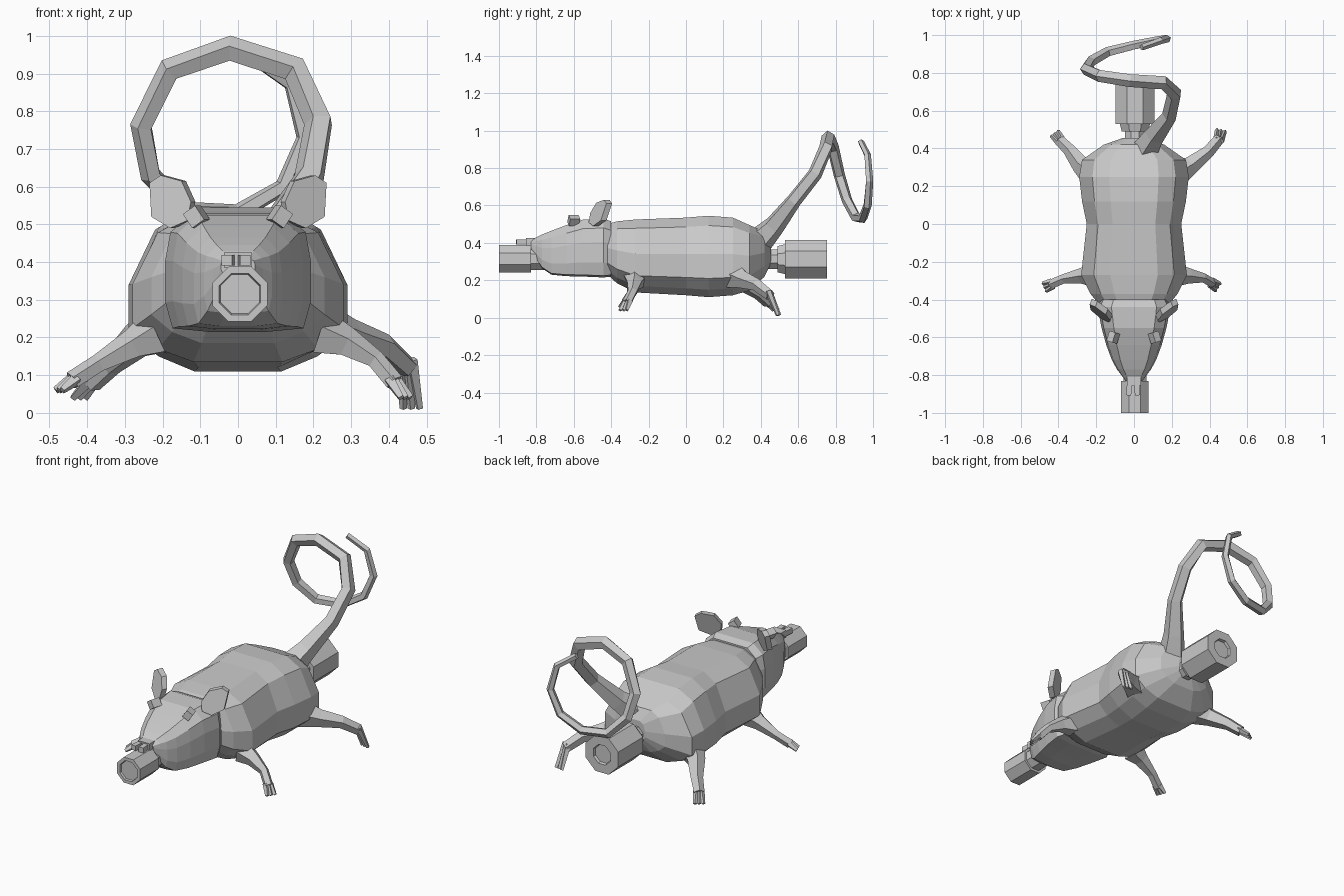
import bpy, bmesh, math
from mathutils import Vector, Matrix

cube = bpy.data.objects.get("Cube")
if cube:
    bpy.data.objects.remove(cube, do_unlink=True)

grey = bpy.data.materials.new("plain grey")
grey.use_nodes = True
grey.diffuse_color = (0.588, 0.588, 0.588, 1)
grey.node_tree.nodes["Principled BSDF"].inputs["Base Color"].default_value = grey.diffuse_color


def finish(name, bm):
    bmesh.ops.recalc_face_normals(bm, faces=bm.faces)
    mesh = bpy.data.meshes.new(name)
    bm.to_mesh(mesh)
    bm.free()
    mesh.materials.append(grey)
    obj = bpy.data.objects.new(name, mesh)
    bpy.context.collection.objects.link(obj)


def loft(name, rings):
    """Skin a list of equal rings and cap both ends."""
    bm = bmesh.new()
    loops = [[bm.verts.new(p) for p in ring] for ring in rings]
    n = len(loops[0])
    for a, b in zip(loops, loops[1:]):
        for i in range(n):
            j = (i + 1) % n
            bm.faces.new((a[i], a[j], b[j], b[i]))
    bm.faces.new(loops[0])
    bm.faces.new(loops[-1])
    finish(name, bm)


def sections(name, half, stations):
    """Loft a mirrored half section (width, height fractions) along y."""
    outline = half + [(-u, v) for u, v in reversed(half)]
    loft(name, [[(u * w, y, zb + v * (zt - zb)) for u, v in outline]
                for y, zb, zt, w in stations])


def tube(name, path, radii, sides=5):
    """Tapered tube along a path, with a frame carried from point to point."""
    pts = [Vector(p) for p in path]
    normal, last, rings = Vector((0, 0, 1)), len(pts) - 1, []
    for i, p in enumerate(pts):
        t = (pts[min(i + 1, last)] - pts[max(i - 1, 0)]).normalized()
        normal = (normal - t * normal.dot(t)).normalized()
        side = t.cross(normal)
        turns = [math.tau * k / sides for k in range(sides)]
        rings.append([p + radii[i] * (math.cos(a) * normal + math.sin(a) * side)
                      for a in turns])
    loft(name, rings)


def octagon_part(name, profile, z):
    """Eight-sided turned part along y; radii are measured to the flats."""
    angles = [math.tau * (k + 0.5) / 8 for k in range(8)]
    k = 1 / math.cos(math.pi / 8)
    loft(name, [[(0.005 + r * k * math.cos(a), y, z + r * k * math.sin(a)) for a in angles]
                for y, r in profile])


def box(name, centre, size, turn=0.0, roll=0.0):
    bm = bmesh.new()
    m = (Matrix.Translation(centre) @ Matrix.Rotation(turn, 4, 'Z')
         @ Matrix.Rotation(roll, 4, 'Y') @ Matrix.Diagonal((*size, 1)))
    bmesh.ops.create_cube(bm, size=1, matrix=m)
    finish(name, bm)


# Body
sections("body",
         [(0.45, 1), (0.76, 0.88), (1, 0.53), (1, 0.23), (0.76, 0.09), (0.42, 0)],
         [(-0.42, 0.23, 0.50, 0.19), (-0.37, 0.185, 0.515, 0.23),
          (-0.27, 0.135, 0.525, 0.28), (0, 0.12, 0.535, 0.25),
          (0.12, 0.11, 0.545, 0.275), (0.25, 0.12, 0.535, 0.29),
          (0.34, 0.145, 0.495, 0.275), (0.42, 0.22, 0.46, 0.16),
          (0.455, 0.29, 0.40, 0.06)])

# Head
sections("head",
         [(0.62, 1), (0.93, 0.84), (1, 0.6), (1, 0.25), (0.9, 0.03), (0.4, 0)],
         [(-0.40, 0.22, 0.515, 0.175), (-0.44, 0.215, 0.53, 0.193),
          (-0.55, 0.22, 0.525, 0.172), (-0.64, 0.222, 0.495, 0.147),
          (-0.72, 0.23, 0.465, 0.117), (-0.77, 0.265, 0.445, 0.09),
          (-0.80, 0.31, 0.43, 0.067), (-0.83, 0.37, 0.41, 0.045)])

# Ears, eyes and teeth
ear = [(0.125, 0.56), (0.135, 0.51), (0.18, 0.49), (0.23, 0.52),
       (0.235, 0.61), (0.205, 0.63), (0.15, 0.615)]
for s, label in ((1, "left"), (-1, "right")):
    loft(label + "_ear",
         [[(s * (x - d * 0.4), -0.53 + 0.3 * (z - 0.5) + 0.65 * (x - 0.125) + d, z)
           for x, z in ear] for d in (0, 0.03)])
    box(label + "_eye", (s * 0.11, -0.6, 0.52), (0.04, 0.055, 0.045), s * 0.3, s * 0.6)
    box(label + "_tooth", (s * 0.02 - 0.005, -0.865, 0.405), (0.028, 0.085, 0.028), s * 0.1)
box("nose", (0, -0.83, 0.405), (0.075, 0.05, 0.04))

# Front muzzle and rear cylinder, both with a sunken end
octagon_part("front_muzzle",
             [(-0.99, 0.052), (-1, 0.055), (-1, 0.073), (-0.83, 0.073),
              (-0.83, 0.06), (-0.73, 0.06)], 0.315)
octagon_part("rear_cylinder",
             [(0.74, 0.05), (0.755, 0.054), (0.755, 0.103), (0.53, 0.103), (0.53, 0.08),
              (0.49, 0.07), (0.49, 0.052), (0.43, 0.052)], 0.313)

# Curled tail
tail = [(0.065, 0.40, 0.42), (0.11, 0.47, 0.49), (0.19, 0.575, 0.625), (0.215, 0.69, 0.77),
        (0.15, 0.75, 0.91), (-0.02, 0.76, 0.965), (-0.18, 0.785, 0.91),
        (-0.255, 0.82, 0.76), (-0.23, 0.86, 0.63), (-0.14, 0.91, 0.535),
        (0, 0.945, 0.53), (0.12, 0.97, 0.60), (0.175, 0.98, 0.73),
        (0.14, 0.97, 0.87), (0.04, 0.935, 0.94)]
tube("tail", tail, [0.075, 0.058] + [0.042 - 0.0021 * i for i in range(13)])

# Legs: hip, knee, ankle, paw, toe tip
legs = {
    "right_front": [(-0.22, -0.27, 0.21), (-0.28, -0.275, 0.18), (-0.37, -0.29, 0.13),
                    (-0.44, -0.32, 0.085), (-0.475, -0.335, 0.06)],
    "left_front": [(0.22, -0.27, 0.21), (0.29, -0.275, 0.185), (0.365, -0.285, 0.14),
                   (0.415, -0.315, 0.08), (0.445, -0.335, 0.04)],
    "right_rear": [(-0.21, 0.26, 0.225), (-0.28, 0.31, 0.185), (-0.34, 0.39, 0.13),
                   (-0.39, 0.44, 0.08), (-0.42, 0.48, 0.04)],
    "left_rear": [(0.21, 0.26, 0.225), (0.30, 0.31, 0.20), (0.39, 0.38, 0.175),
                  (0.45, 0.45, 0.12), (0.46, 0.495, 0.012)],
}
for label, path in legs.items():
    thick = [0.08, 0.05, 0.035, 0.03] if "rear" in label else [0.065, 0.042, 0.026, 0.026]
    tube(label + "_leg", path[:4], thick)
    paw, tip = Vector(path[3]), Vector(path[4])
    across = (tip - paw).cross(Vector((0, 0, 1))).normalized()
    for k in (-1, 0, 1):
        tube(f"{label}_toe_{k + 2}",
             [paw + across * 0.012 * k - (tip - paw) * 0.2, tip + across * 0.022 * k],
             [0.018, 0.01], 4)
